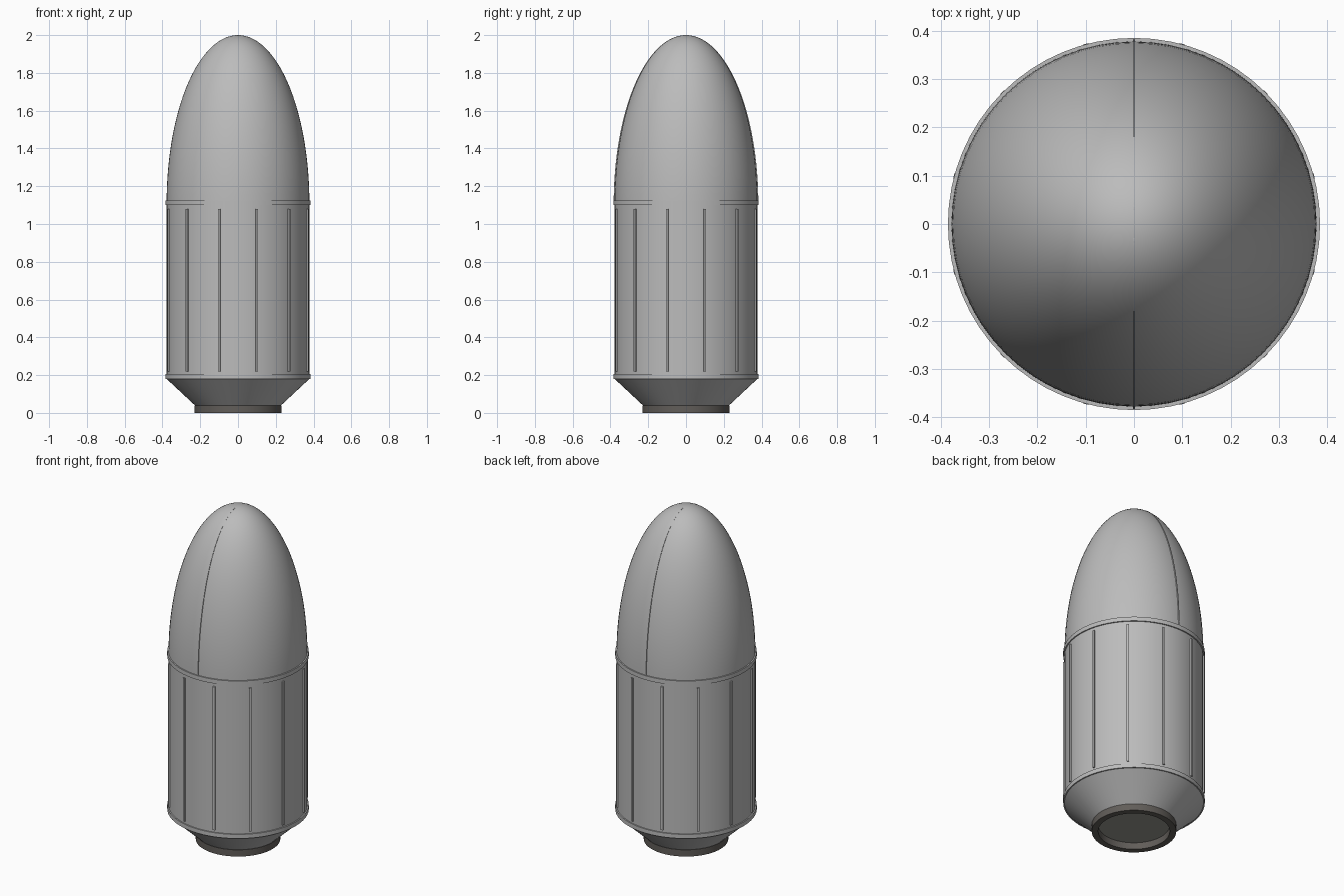
import bpy, math
from mathutils import Matrix

cube = bpy.data.objects.get("Cube")
if cube:
    bpy.data.objects.remove(cube)

SEGS = 64
BODY_R, BAND_R, NOSE_Z, TOP_Z = 0.378, 0.385, 1.11, 2.0


def material(name, r, g, b):
    m = bpy.data.materials.new(name)
    m.use_nodes = True
    m.diffuse_color = (r, g, b, 1)
    m.node_tree.nodes["Principled BSDF"].inputs["Base Color"].default_value = (r, g, b, 1)
    return m


shell_grey = material("shell grey", 0.5, 0.5, 0.5)
ring_grey = material("dark ring grey", 0.12, 0.11, 0.10)
plate_grey = material("plate grey", 0.3, 0.3, 0.27)


def make(name, verts, faces, mat):
    mesh = bpy.data.meshes.new(name)
    mesh.from_pydata(verts, [], faces)
    mesh.materials.append(mat)
    obj = bpy.data.objects.new(name, mesh)
    bpy.context.collection.objects.link(obj)
    bpy.ops.object.select_all(action='DESELECT')
    obj.select_set(True)
    bpy.context.view_layer.objects.active = obj
    bpy.ops.object.mode_set(mode='EDIT')
    bpy.ops.mesh.select_all(action='SELECT')
    bpy.ops.mesh.remove_doubles(threshold=0.00001)
    bpy.ops.mesh.normals_make_consistent(inside=False)
    bpy.ops.object.mode_set(mode='OBJECT')
    bpy.ops.object.shade_smooth_by_angle(angle=math.radians(30))
    return obj


def lathe(name, profile, mat, closed=False):
    """Spin a (radius, height) profile around z."""
    n = len(profile)
    verts = [(r * math.cos(a), r * math.sin(a), z)
             for a in (math.tau * i / SEGS for i in range(SEGS)) for r, z in profile]
    faces = []
    for i in range(SEGS):
        j = (i + 1) % SEGS
        for k in range(n if closed else n - 1):
            m = (k + 1) % n
            faces.append((i * n + k, j * n + k, j * n + m, i * n + m))
    return make(name, verts, faces, mat)


def nose_point(t, offset=0.0):
    """Point on the elliptical nose, t = 0 at the shoulder and 1 at the tip."""
    a = t * math.pi / 2
    return ((BODY_R + offset) * math.cos(a), NOSE_Z + (TOP_Z - NOSE_Z) * math.sin(a))


# Nose, barrel and tapered tail
lathe("nose_cone", [nose_point(i / 32) for i in range(33)], shell_grey)
lathe("barrel", [(BODY_R, 0.18), (BODY_R, NOSE_Z)], shell_grey)
lathe("tail_taper", [(0.228, 0.04), (BODY_R, 0.18)], shell_grey)

# Raised bands at both ends of the barrel
for name, z in (("lower_band", 0.18), ("upper_band", 1.10)):
    lathe(name, [(0.37, z), (BAND_R, z), (BAND_R, z + 0.025), (0.37, z + 0.025)],
          shell_grey, closed=True)

# Mounting ring with a closing plate inside it
lathe("base_ring", [(0.195, 0), (0.23, 0), (0.23, 0.04), (0.195, 0.04)], ring_grey, closed=True)
lathe("base_plate", [(0, 0.04), (0.2, 0.04)], plate_grey)


def strip(name, profile, width, angle, mat):
    """Extrude a closed (radius, height) outline sideways and turn it to an angle."""
    n = len(profile)
    turn = Matrix.Rotation(angle, 4, 'Z')
    verts = [(r, s * width / 2, z) for s in (-1, 1) for r, z in profile]
    faces = [(k, (k + 1) % n, n + (k + 1) % n, n + k) for k in range(n)]
    half = n // 2
    for base in (0, n):
        faces += [(base + k, base + k + 1, base + n - 2 - k, base + n - 1 - k)
                  for k in range(half - 1)]
    obj = make(name, verts, faces, mat)
    obj.data.transform(turn)
    return obj


# Stiffening ribs around the barrel
for i in range(12):
    strip(f"rib_{i + 1}", [(0.37, 0.22), (0.386, 0.22), (0.386, 1.08), (0.37, 1.08)],
          0.012, math.radians(15 + 30 * i), shell_grey)

# Split seam over the front and back of the nose
for name, angle in (("front_seam", -90), ("back_seam", 90)):
    ts = [0.01 + 0.94 * i / 32 for i in range(33)]
    outer = [nose_point(t, 0.005) for t in ts]
    inner = [nose_point(t, -0.006) for t in reversed(ts)]
    strip(name, outer + inner, 0.005, math.radians(angle), shell_grey)
